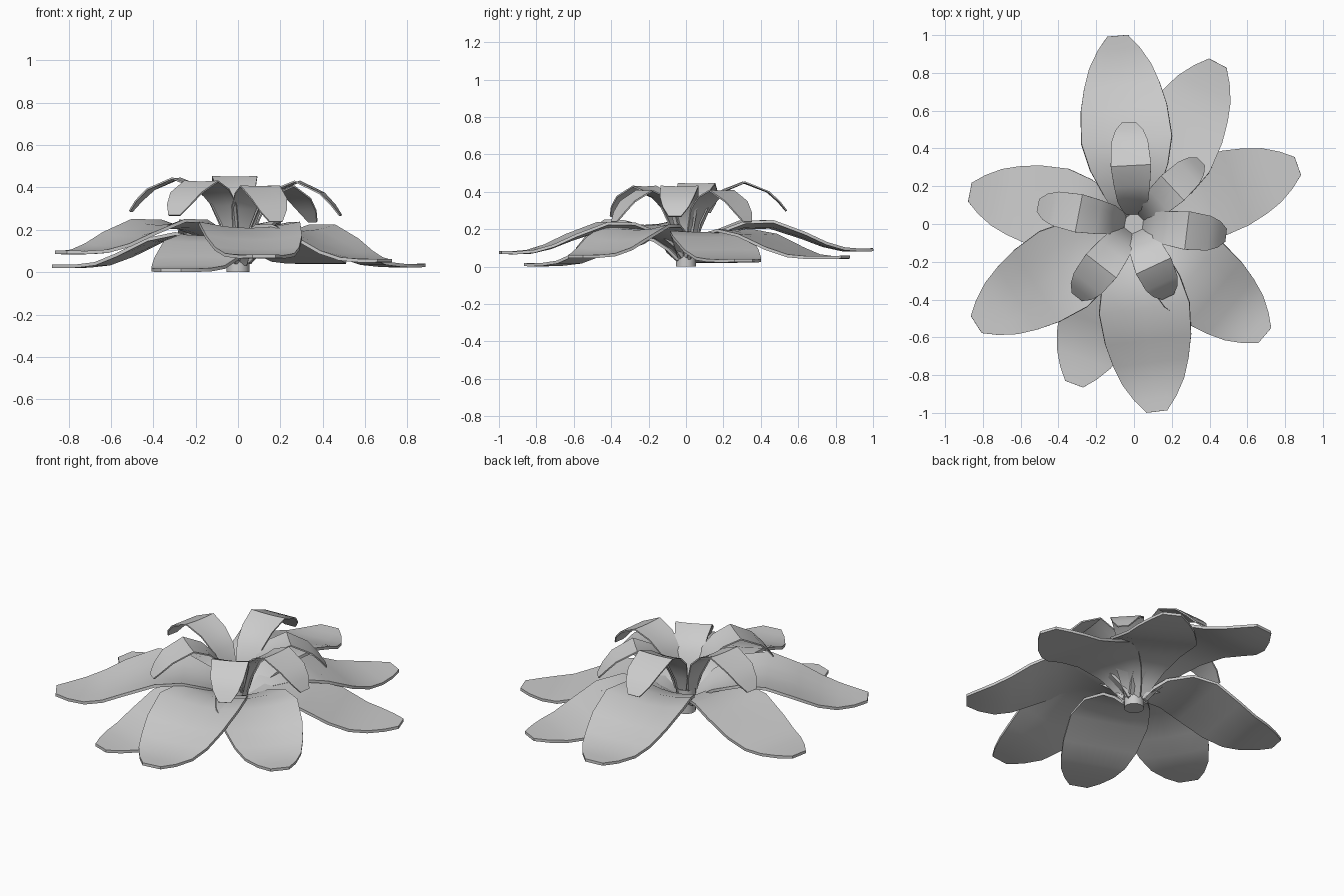
import bpy, bmesh, math
from mathutils import Matrix

# Profile rows: distance along petal, half width, height, edge lift
UPPER = [(0.02, 0.06, 0.06, 0.0), (0.07, 0.095, 0.115, 0.01), (0.15, 0.14, 0.165, 0.02),
         (0.30, 0.205, 0.212, 0.03), (0.45, 0.24, 0.215, 0.03), (0.62, 0.228, 0.16, 0.022),
         (0.74, 0.20, 0.115, 0.012), (0.84, 0.165, 0.093, 0.005), (0.93, 0.112, 0.091, 0.0),
         (1.0, 0.055, 0.093, 0.0)]
LOWER = [(0.02, 0.06, 0.05, 0.0), (0.07, 0.095, 0.105, 0.0), (0.15, 0.14, 0.155, 0.005),
         (0.30, 0.205, 0.185, 0.006), (0.45, 0.24, 0.157, 0.006), (0.62, 0.228, 0.09, 0.0),
         (0.74, 0.20, 0.05, 0.0), (0.84, 0.165, 0.04, 0.0), (0.93, 0.112, 0.038, 0.0),
         (1.0, 0.055, 0.04, 0.0)]
INNER = [(0.05, 0.035, 0.14, 0.0), (0.07, 0.055, 0.22, 0.008), (0.12, 0.08, 0.325, 0.01),
         (0.20, 0.093, 0.395, 0.008), (0.31, 0.105, 0.44, 0.004), (0.44, 0.095, 0.39, 0.0),
         (0.50, 0.072, 0.335, 0.0), (0.54, 0.035, 0.285, 0.0)]


def finish(ob, angle):
    bpy.ops.object.select_all(action='DESELECT')
    ob.select_set(True)
    bpy.context.view_layer.objects.active = ob
    for mod in list(ob.modifiers):
        bpy.ops.object.modifier_apply(modifier=mod.name)
    bpy.ops.object.shade_smooth_by_angle(angle=math.radians(angle))


def petal(name, rows, angle, length, width, drop, thickness):
    """Lofted petal blade, bent along its length and cupped across it."""
    bm = bmesh.new()
    grid = []
    for r, w, z, lift in rows:
        h = z + drop * (0.4 + 0.6 * r / rows[-1][0])
        grid.append([bm.verts.new((r * length, s * w * width, h + lift * s * s))
                     for s in (-1, -0.5, 0, 0.5, 1)])
    for a, b in zip(grid, grid[1:]):
        for i in range(4):
            bm.faces.new((a[i], b[i], b[i + 1], a[i + 1]))
    bm.transform(Matrix.Rotation(math.radians(angle), 4, 'Z'))
    me = bpy.data.meshes.new(name)
    bm.to_mesh(me)
    bm.free()
    ob = bpy.data.objects.new(name, me)
    bpy.context.collection.objects.link(ob)
    mod = ob.modifiers.new("thickness", 'SOLIDIFY')
    mod.thickness = thickness
    mod.offset = -1
    finish(ob, 40)


# Outer petals in two layers: angle, length, width factor, height shift
upper = [(95, 1.0, 1.0, 0.005), (-40.5, 0.91, 0.95, -0.03),
         (-83, 1.0, 1.0, -0.01), (-147.5, 0.99, 0.98, 0.01)]
lower = [(62.5, 0.96, 0.95, 0.018), (19.5, 0.92, 0.92, 0.0),
         (-110.5, 0.905, 0.92, -0.022), (169, 0.885, 0.92, -0.003)]
for i, p in enumerate(upper):
    petal(f"upper_petal_{i + 1}", UPPER, *p, 0.016)
for i, p in enumerate(lower):
    petal(f"lower_petal_{i + 1}", LOWER, *p, 0.016)

# Inner petals curling over around the centre
inner = [(93, 1.0, 1.02, 0.015), (43, 0.9, 0.85, -0.045), (-7, 0.91, 0.97, -0.015),
         (-65, 0.79, 0.97, -0.045), (-128, 0.91, 0.97, -0.015), (169, 0.96, 0.97, 0.005)]
for i, p in enumerate(inner):
    petal(f"inner_petal_{i + 1}", INNER, *p, 0.008)

# Stem stub under the flower
bpy.ops.mesh.primitive_cylinder_add(vertices=16, radius=0.054, depth=0.14, location=(0, 0, 0.07))
bpy.context.object.name = "stem"
finish(bpy.context.object, 30)
